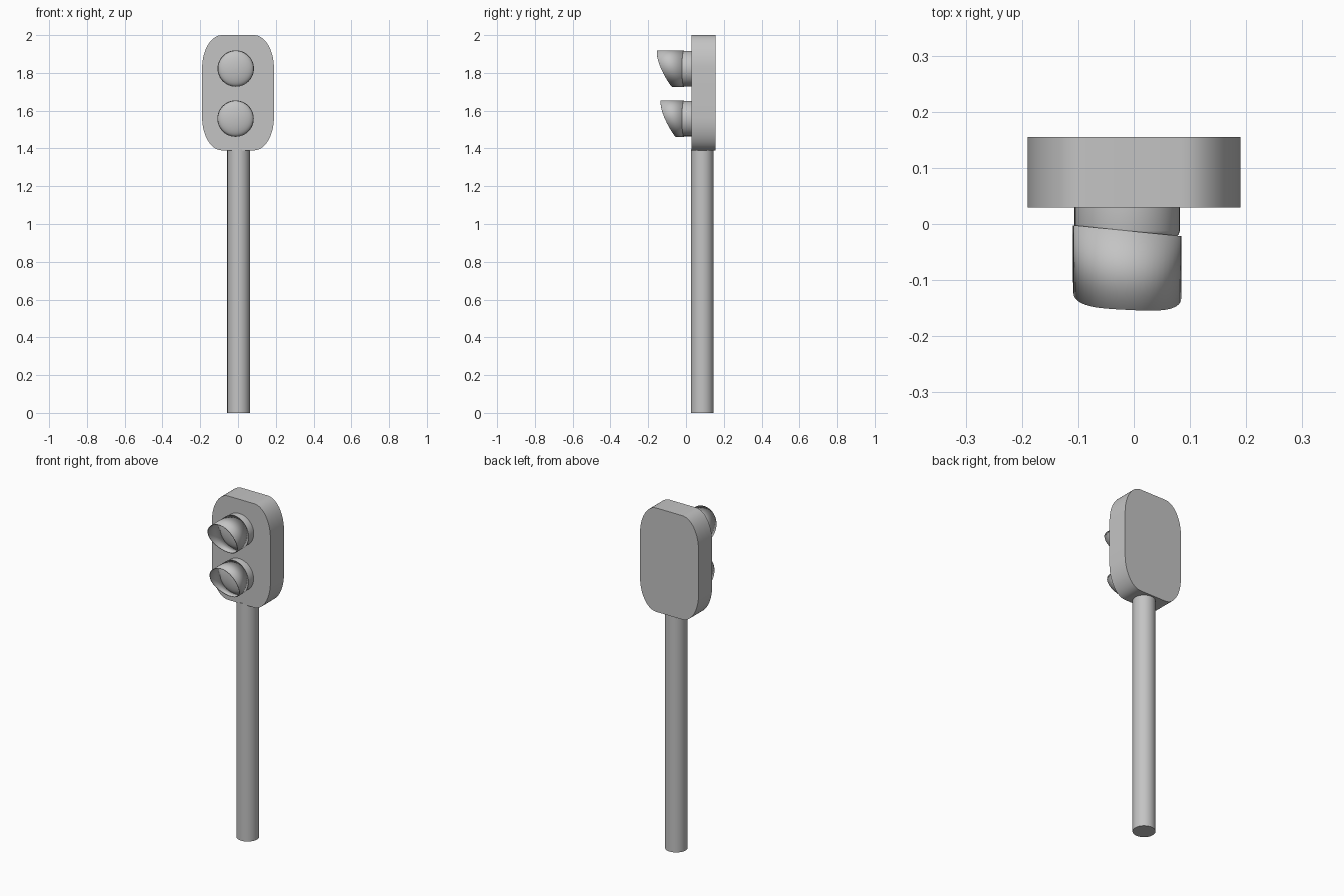
import bpy, bmesh, math

cube = bpy.data.objects.get("Cube")
if cube:
    bpy.data.objects.remove(cube, do_unlink=True)

grey = bpy.data.materials.new("plain_grey")
grey.use_nodes = True
COLOUR = (0.55, 0.55, 0.55, 1)
grey.diffuse_color = COLOUR
grey.node_tree.nodes["Principled BSDF"].inputs["Base Color"].default_value = COLOUR


def finish(bm, name):
    """Turn a bmesh into a smooth shaded object with sharp edges kept."""
    bmesh.ops.recalc_face_normals(bm, faces=bm.faces)
    mesh = bpy.data.meshes.new(name)
    bm.to_mesh(mesh)
    bm.free()
    mesh.materials.append(grey)
    obj = bpy.data.objects.new(name, mesh)
    bpy.context.collection.objects.link(obj)
    bpy.ops.object.select_all(action='DESELECT')
    obj.select_set(True)
    bpy.context.view_layer.objects.active = obj
    bpy.ops.object.shade_smooth_by_angle(angle=math.radians(35))
    return obj


def loft(name, rings, cap_start=False, cap_end=False):
    """Join rings of points with quads."""
    bm = bmesh.new()
    loops = [[bm.verts.new(p) for p in ring] for ring in rings]
    for a, b in zip(loops, loops[1:]):
        for i in range(len(a)):
            j = (i + 1) % len(a)
            bm.faces.new((a[i], a[j], b[j], b[i]))
    if cap_start:
        bm.faces.new(loops[0])
    if cap_end:
        bm.faces.new(loops[-1])
    return finish(bm, name)


def circle(radius, n=48):
    return [(radius * math.cos(math.tau * i / n), radius * math.sin(math.tau * i / n))
            for i in range(n)]


# Pole
loft("pole", [[(x + 0.003, y + 0.086, z) for x, y in circle(0.06)] for z in (0, 1.395)],
     True, True)

# Signal housing: plate with elliptical corners
outline = []
STEPS = 14
for quarter in range(4):
    sx = 1 if quarter in (0, 3) else -1
    sz = 1 if quarter < 2 else -1
    for k in range(STEPS + 1):
        a = math.pi / 2 * (quarter + k / STEPS)
        outline.append((sx * 0.085 + 0.105 * math.cos(a), 1.695 + sz * 0.13 + 0.175 * math.sin(a)))
loft("signal_housing", [[(x, y, z) for x, z in outline] for y in (0.029, 0.155)], True, True)


def lamp(label, cx, cz, shift):
    """Round lens with a thin hood, cut back towards the bottom."""
    # Lens barrel with a domed front
    profile = [(0.094, 0.032), (0.094, -0.012)]
    for k in range(1, 9):
        a = math.pi / 2 * k / 8
        profile.append((max(0.094 * math.cos(a), 0.001), -0.012 - 0.03 * math.sin(a)))
    loft(label + "_lens", [[(cx + x, y, cz + z) for x, z in circle(r)] for r, y in profile],
         True, True)
    # Hood
    rear, front = [], []
    for x, z in circle(0.0965):
        drop = (0.0965 - z) / 0.193
        rear.append((cx + x, -0.012 - 0.1 * x, cz + z))
        front.append((cx + x, shift - 0.153 + 0.078 * drop ** 1.6 - 0.05 * x, cz + z))
    hood = loft(label + "_hood", [rear, front])
    shell = hood.modifiers.new("thickness", 'SOLIDIFY')
    shell.thickness = 0.004
    shell.offset = -1


lamp("upper", -0.012, 1.823, 0)
lamp("lower", -0.013, 1.558, 0.02)
